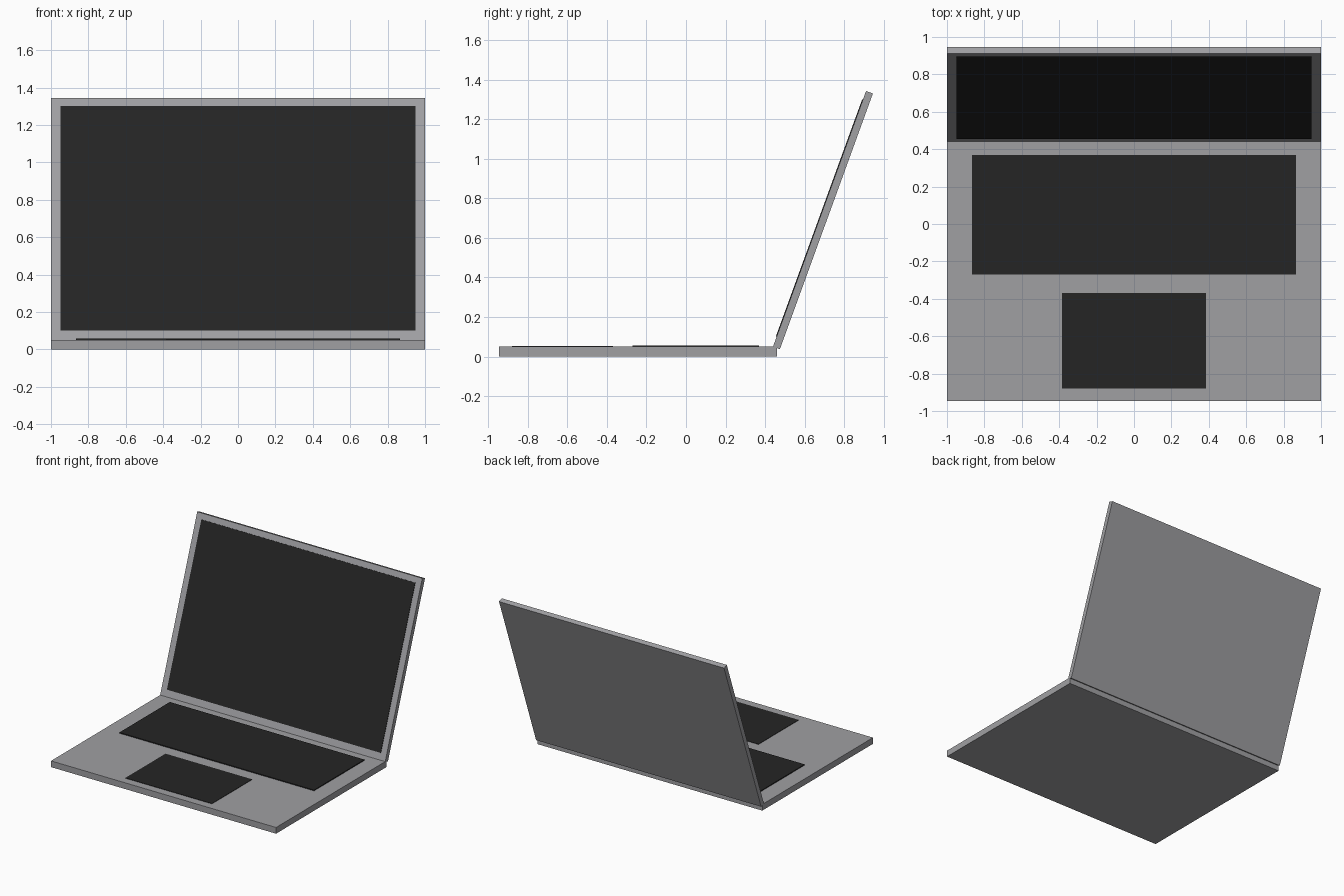
import bpy
from math import radians
from mathutils import Matrix, Vector

cube = bpy.data.objects.get("Cube")
if cube:
    bpy.data.objects.remove(cube, do_unlink=True)


def material(name, color):
    m = bpy.data.materials.new(name)
    m.use_nodes = True
    m.diffuse_color = color
    m.node_tree.nodes["Principled BSDF"].inputs["Base Color"].default_value = color
    return m


silver = material("silver_grey", (0.35, 0.35, 0.365, 1))
black = material("soft_black", (0.018, 0.018, 0.018, 1))


def box(name, low, high, mat, frame=Matrix()):
    """Box between two corners, placed in the given frame."""
    low, high = Vector(low), Vector(high)
    bpy.ops.mesh.primitive_cube_add(size=1)
    ob = bpy.context.object
    ob.name = name
    size = Matrix.Diagonal(high - low).to_4x4()
    ob.data.transform(Matrix.Translation((low + high) / 2) @ size)
    ob.matrix_world = frame
    ob.data.materials.append(mat)
    return ob


# Base with keyboard and trackpad plates
deck = 0.05
box("base", (-1, -0.945, 0), (1, 0.46, deck), silver)
box("keyboard", (-0.865, -0.27, deck), (0.865, 0.37, deck + 0.007), black)
box("trackpad", (-0.385, -0.88, deck), (0.385, -0.37, deck + 0.003), black)

# Lid leaning back from the hinge, with its display plate
hinge = Matrix.Translation((0, 0.44, deck)) @ Matrix.Rotation(radians(-20), 4, "X")
box("lid", (-1, 0, 0), (1, 0.037, 1.376), silver, hinge)
box("display", (-0.95, -0.004, 0.053), (0.95, 0, 1.33), black, hinge)
